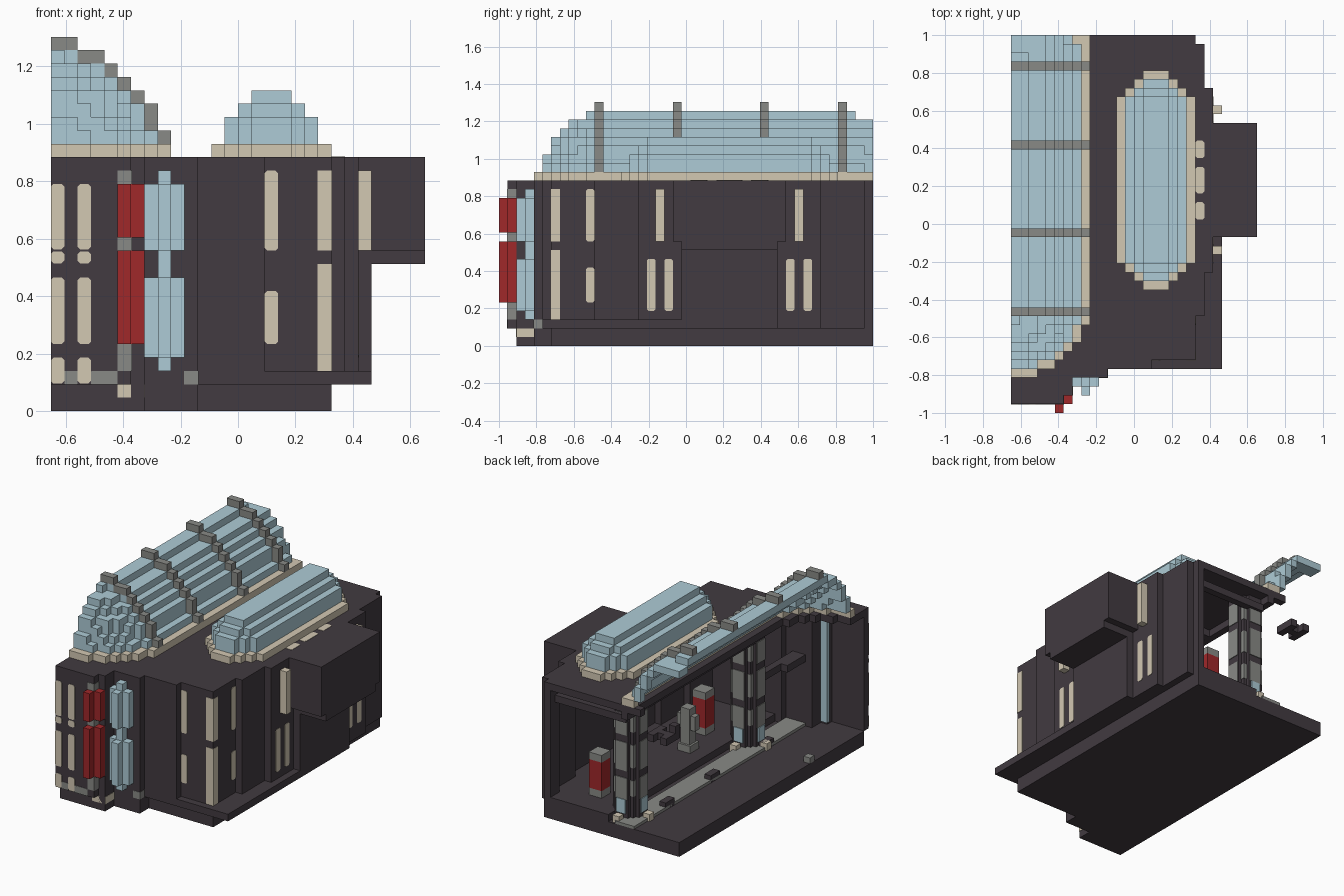
import bpy, bmesh, math

cube = bpy.data.objects.get("Cube")
if cube:
    bpy.data.objects.remove(cube, do_unlink=True)

V = 2 / 43                      # size of one block
OX, OY = -14, -21.5             # grid corner


def material(name, rgb):
    m = bpy.data.materials.new(name)
    m.use_nodes = True
    m.diffuse_color = (*rgb, 1)
    m.node_tree.nodes["Principled BSDF"].inputs["Base Color"].default_value = (*rgb, 1)
    return m


DARK = material("dark stone", (0.054, 0.043, 0.052))
BLUE = material("pale blue glass", (0.42, 0.6, 0.67))
CREAM = material("cream stone", (0.65, 0.58, 0.45))
RED = material("red cloth", (0.35, 0.021, 0.023))
GREY = material("grey metal", (0.25, 0.255, 0.24))


def finish(name, mat, bm):
    bmesh.ops.recalc_face_normals(bm, faces=bm.faces)
    me = bpy.data.meshes.new(name)
    bm.to_mesh(me)
    bm.free()
    me.materials.append(mat)
    ob = bpy.data.objects.new(name, me)
    bpy.context.collection.objects.link(ob)
    return ob


def blocks(name, mat, boxes):
    """One object from boxes (x0, x1, y0, y1, z0, z1) in block units."""
    bm = bmesh.new()
    for x0, x1, y0, y1, z0, z1 in boxes:
        vs = bmesh.ops.create_cube(bm, size=1)["verts"]
        for v in vs:
            v.co.x = (x1 if v.co.x > 0 else x0) * V + OX * V
            v.co.y = (y1 if v.co.y > 0 else y0) * V + OY * V
            v.co.z = (z1 if v.co.z > 0 else z0) * V
    return finish(name, mat, bm)


def plates(name, mat, side, items, cut=0.2, t=0.05):
    """Thin plates with clipped corners: (wall position, u0, u1, v0, v1)."""
    bm = bmesh.new()
    for pos, u0, u1, v0, v1 in items:
        outline = [(u0 + cut, v0), (u1 - cut, v0), (u1, v0 + cut), (u1, v1 - cut),
                   (u1 - cut, v1), (u0 + cut, v1), (u0, v1 - cut), (u0, v0 + cut)]
        place = {"front": lambda u, v, d: (u, pos - d, v),
                 "side": lambda u, v, d: (pos + d, u, v),
                 "top": lambda u, v, d: (u, v, pos + d)}[side]
        rings = []
        for d in (-t, t):
            ring = []
            for u, v in outline:
                x, y, z = place(u, v, d)
                ring.append(bm.verts.new(((x + OX) * V, (y + OY) * V, z * V)))
            rings.append(ring)
            bm.faces.new(ring)
        for n in range(8):
            m = (n + 1) % 8
            bm.faces.new((rings[0][n], rings[0][m], rings[1][m], rings[1][n]))
    return finish(name, mat, bm)


# Barrel vault: level -> (half width, reach of the rounded front end)
VAULT = {19: (9, 9), 20: (8, 8), 21: (7, 8), 22: (7, 7), 23: (6, 7),
         24: (5, 6), 25: (4, 5), 26: (2, 3)}
CENTRE = 13


def vault_width(k, j):
    if k not in VAULT or (k == 26 and j >= 41):
        return 0
    w, reach = VAULT[k]
    if j == 42 and k in (20, 22):       # the back edge starts to turn in
        w -= 1
    d = max(0, CENTRE - j - 0.5)
    return 0 if d >= reach else round(w * math.sqrt(1 - (d / reach) ** 2))


def vault_layer(k):
    out = []
    for j in range(43):
        w = vault_width(k, j)
        if w:
            start = max(0, min(vault_width(k + 1, j), vault_width(k, j - 1), w - 1))
            out.append((start, w, j, j + 1, k, k + 1))
    return out


blocks("vault_rim", CREAM, vault_layer(19))
blocks("vault_glass", BLUE, [b for k in range(20, 27) for b in vault_layer(k)])
ribs = []
for j in (11, 20, 30, 39):
    for k in range(20, 28):
        w = VAULT[k][0] if k in VAULT else 0
        ribs.append((w, max(VAULT[k - 1][0], w + 1), j, j + 1, k, k + 1))
blocks("vault_ribs", GREY, ribs)

# Long skylight with stepped ends
MID = 16.5


def skylight_layer(w, k0, k1):
    out = [(MID - w, MID + w, 17, 36, k0, k1)]
    n = 1
    while w - n >= 1.5:
        out.append((MID - w + n, MID + w - n, 17 - n, 36 + n, k0, k1))
        n += 1
    return out


blocks("skylight_rim", CREAM, skylight_layer(4.5, 19, 20))
blocks("skylight_glass", BLUE, skylight_layer(3.5, 20, 22)
       + skylight_layer(2.5, 22, 23) + skylight_layer(1.5, 23, 24))

# Roof, open below the vault
ROOF = [(1, 2, 6), (2, 4, 7), (4, 5, 11), (5, 6, 16), (6, 11, 21), (11, 16, 22),
        (16, 37, 23), (37, 42, 22), (42, 43, 21)]
roof = []
for j0, j1, right in ROOF:
    roof += [(max(0, vault_width(20, j) - 1), right, j, j + 1, 18, 19) for j in range(j0, j1)]
blocks("roof", DARK, roof)
plates("roof_patches", CREAM, "top",
       [(19, 21, 22, 22, 24), (19, 21, 22, 25, 28), (19, 21, 22, 29, 31)])

# Base and floor
blocks("base", DARK, [(0, 7, 2, 43, 0, 2), (7, 11, 4, 43, 0, 2), (11, 21, 6, 43, 0, 2)])
blocks("floor_ledge", DARK, [(11, 24, 5, 32, 2, 3), (11, 23, 32, 37, 2, 3),
                             (11, 22, 37, 42, 2, 3), (11, 21, 42, 43, 2, 3)])
blocks("walkway", GREY, [(7, 10, 5, 43, 2, 2.4)])

# Outer walls
blocks("front_wall", DARK, [(0, 6, 1, 2, 2, 19), (5, 7, 2, 3, 2, 19), (6, 7, 3, 5, 2, 19),
                            (7, 11, 4, 5, 2, 19), (10, 16, 5, 6, 2, 19),
                            (15, 21, 6, 7, 2, 19)])
blocks("side_wall", DARK, [(20, 21, 6, 12, 2, 19), (21, 22, 11, 17, 2, 19),
                           (22, 23, 16, 37, 2, 19), (23, 24, 21, 32, 2, 11),
                           (21, 22, 36, 42, 2, 19), (20, 21, 41, 43, 2, 19)])
blocks("bay_box", DARK, [(22, 28, 21, 32, 11, 12), (22, 28, 20, 33, 12, 19)])
blocks("ceiling_beams", DARK, [(8, 9, 13, 43, 17, 18), (9, 21, 41, 42, 16, 17)]
       + [(9, 21, j, j + 1, 17, 18) for j in (11, 20, 30)])

# Windows
plates("front_windows", CREAM, "front",
       [(1, i, i + 1, k0, k1) for i in (0, 2)
        for k0, k1 in ((2.05, 4), (5, 10), (11.05, 11.95), (12.1, 17))]
       + [(6, 16, 17, 12, 18), (6, 16, 17, 5, 9)])
plates("side_windows", CREAM, "side",
       [(21, 10, 11, 12, 18), (21, 10, 11, 5, 9)]
       + [(23, j, j + 1, 4, 10) for j in (17, 19, 33, 35)])
blocks("corner_windows", CREAM, [(19.95, 21.05, 5.95, 7, k0, k1) for k0, k1 in ((3, 11), (12, 18))])
blocks("raised_windows", CREAM, [(23, 24, j, j + 1, 12, 18) for j in (18, 34)])

# Red banners and blue lanterns on the front corner
blocks("red_banners", RED, [b for k0, k1 in ((5, 12), (13, 17))
                            for b in ((5, 6, 0, 1, k0, k1), (6, 7, 1, 2, k0, k1))])
blocks("banner_brackets", GREY, [(5, 6.05, 0.95, 2, k0, k1)
                                 for k0, k1 in ((3, 5), (12, 13), (17, 18))])
plates("skirting_stones", GREY, "front", [(1, 1, 2, 2, 3), (1, 3, 5, 2, 3)], cut=0.05)
lantern = [(8, 9, 3, 4, 3, 18)]
for k0, k1 in ((4, 10), (12, 17)):
    lantern += [(7, 10, 3, 4, k0, k1), (8, 9, 2, 3, k0, k1)]
blocks("blue_lanterns", BLUE, lantern)
blocks("inner_lantern", BLUE, [(4, 5, 4, 4.5, 3, 18)])
blocks("corner_stud", GREY, [(9.95, 11.05, 3.95, 5, 2, 3)])
blocks("foot_stones", CREAM, [(5, 6, 1.95, 3, 1, 2), (6, 7.05, 2, 4, 1, 2)])


# Inner columns
def plus(i, j, k0, k1, r, half):
    return [(i - r, i + r, j - half, j + half, k0, k1), (i - half, i + half, j - r, j + r, k0, k1)]


I = 10
for label, j in (("back", 39.5), ("front", 13.5)):
    blocks(label + "_column_core", DARK, plus(I, j, 2, 18, 2, 1)
           + [(I - 1.5, I + 1.5, j - 1.5, j + 1.5, 2, 18)])
    blocks(label + "_column_panels", GREY,
           [b for k0, k1 in ((5, 8), (9, 13), (14, 17)) for b in plus(I, j, k0, k1, 2.1, 0.9)
            + [(I - 1.55, I + 1.55, j - 1.55, j + 1.55, k0 + 0.4, k1 - 0.4)]])
    blocks(label + "_column_foot", BLUE, plus(I, j, 3, 5, 2.2, 0.7))
    blocks(label + "_column_studs", CREAM, [(I - 3.3, I - 2.3, j - 0.5, j + 0.5, 2, 3),
                                            (I - 0.5, I + 0.5, j + 2.3, j + 3.3, 2, 3)])
    # Red cabinet near each column
    y = j - 2 if label == "back" else j + 1
    blocks(label + "_cabinet", RED, [(14.5, 16.5, y, y + 2, 4, 8)])
    blocks(label + "_cabinet_ends", GREY, [(14.5, 16.5, y, y + 2, 3, 4), (14.5, 16.5, y, y + 2, 8, 9)])

# Furnishings of the hall
blocks("benches", DARK, [(7, 8, j, j + 2, 2, 3) for j in (12, 24, 34)])
blocks("hanging_lamp", DARK, [(2, 3, 40, 43, 15, 16), (4, 5, 40, 43, 15, 16),
                              (3, 4, 41, 42, 15, 16), (2, 3, 40, 41, 16, 17)])
blocks("statue", GREY, [(13, 15, 20, 22, 3, 4), (13.3, 14.7, 20.3, 21.7, 4, 9),
                        (12.6, 15.4, 20.5, 21.5, 6, 8)])
blocks("floor_stud", GREY, [(0, 1, 13, 14, 2, 2.8)])
blocks("gallery_beam", DARK, [(7, 9, 5, 9, 11, 12), (8, 9, 5, 14, 11, 12)])
